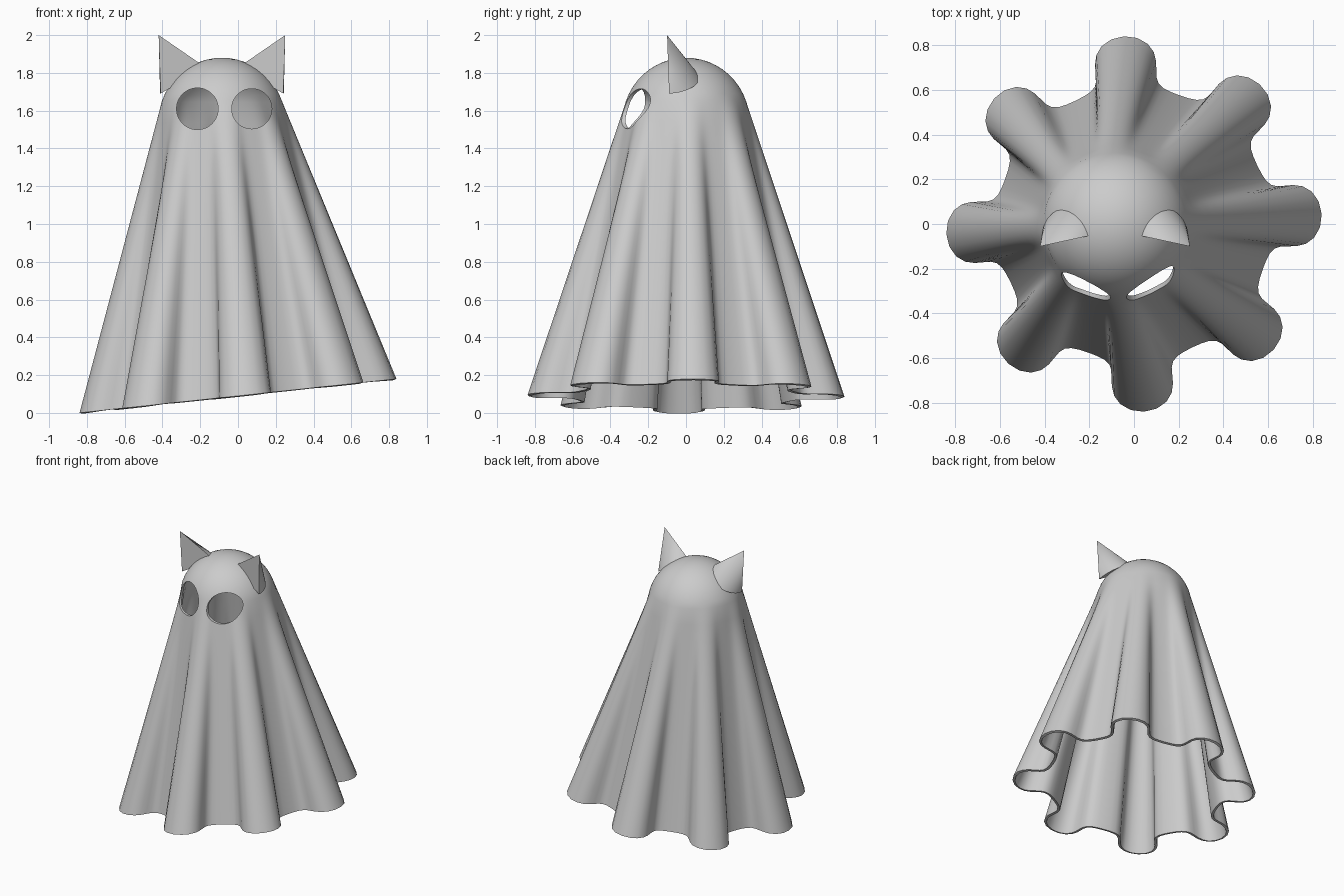
import bpy, bmesh
from math import sin, cos, pi, radians
from mathutils import Vector, Matrix

cube = bpy.data.objects.get("Cube")
if cube:
    bpy.data.objects.remove(cube, do_unlink=True)

cloth = bpy.data.materials.new("pale grey cloth")
cloth.use_nodes = True
GREY = (0.6, 0.6, 0.6, 1)
cloth.diffuse_color = GREY
cloth.node_tree.nodes["Principled BSDF"].inputs["Base Color"].default_value = GREY


def make_object(name, bm, angle):
    bmesh.ops.recalc_face_normals(bm, faces=bm.faces)
    mesh = bpy.data.meshes.new(name)
    bm.to_mesh(mesh)
    bm.free()
    mesh.materials.append(cloth)
    ob = bpy.data.objects.new(name, mesh)
    bpy.context.collection.objects.link(ob)
    if angle:
        select(ob)
        bpy.ops.object.shade_smooth_by_angle(angle=radians(angle))
    return ob


def select(ob):
    bpy.ops.object.select_all(action="DESELECT")
    ob.select_set(True)
    bpy.context.view_layer.objects.active = ob


def apply_modifier(ob, modifier):
    select(ob)
    bpy.ops.object.modifier_apply(modifier=modifier.name)


HEAD = Vector((-0.085, 0, 1.545))
RADIUS = 0.335
COLUMNS, ROWS, DOME_ROWS = 160, 14, 10
TANGENT = radians(18.5)
TWIST = radians(3)


def hem_point(t):
    # Eight rounded folds on a slanted hem
    r = 0.71 + 0.115 * cos(8 * t) + 0.015 * cos(16 * t)
    a = t + 0.052 * sin(16 * t) + TWIST
    x, y = r * cos(a), r * sin(a)
    return Vector((x, y, 0.09 + 0.107 * x))


def dome_point(t, elevation):
    a = t + TWIST
    ring = RADIUS * cos(elevation)
    return HEAD + Vector((ring * cos(a), ring * sin(a), RADIUS * sin(elevation)))


# Sheet: folds lofted from the hem to the head, closed by a dome
bm = bmesh.new()
angles = [2 * pi * i / COLUMNS for i in range(COLUMNS)]
rings = []
for j in range(ROWS):
    rings.append([bm.verts.new(hem_point(t).lerp(dome_point(t, TANGENT), j / ROWS))
                  for t in angles])
for j in range(DOME_ROWS):
    e = TANGENT + (pi / 2 - TANGENT) * j / DOME_ROWS
    rings.append([bm.verts.new(dome_point(t, e)) for t in angles])
for low, high in zip(rings, rings[1:]):
    for i in range(COLUMNS):
        k = (i + 1) % COLUMNS
        bm.faces.new((low[i], low[k], high[k], high[i]))
pole = bm.verts.new(HEAD + Vector((0, 0, RADIUS)))
for i in range(COLUMNS):
    bm.faces.new((rings[-1][i], rings[-1][(i + 1) % COLUMNS], pole))
sheet = make_object("ghost_sheet", bm, 0)
solid = sheet.modifiers.new("thickness", "SOLIDIFY")
solid.thickness = 0.018
solid.offset = -1
apply_modifier(sheet, solid)

# Eye holes cut straight through the front
for name, x, r in (("right_eye_cutter", -0.215, 0.11), ("left_eye_cutter", 0.073, 0.106)):
    bm = bmesh.new()
    bmesh.ops.create_cone(bm, cap_ends=True, segments=48, radius1=r, radius2=r, depth=0.5,
                          matrix=Matrix.Translation((x, -0.4, 1.61)) @ Matrix.Rotation(pi / 2, 4, "X"))
    cutter = make_object(name, bm, 0)
    cutter.hide_render = True
    cut = sheet.modifiers.new("eye_hole", "BOOLEAN")
    cut.operation = "DIFFERENCE"
    cut.solver = "EXACT"
    cut.object = cutter
    apply_modifier(sheet, cut)
    bpy.data.objects.remove(cutter, do_unlink=True)
select(sheet)
bpy.ops.object.shade_smooth_by_angle(angle=radians(40))

# Ears: half cones with a flat front, mirrored about the head
for name, side in (("left_ear", 1), ("right_ear", -1)):
    apex = Vector((0.335, -0.1, 2.0))
    base = Vector((0.214, -0.07, 1.777))
    base = apex + (base - apex) * 1.08
    axis = (apex - base).normalized()
    across = Vector((0.75, -0.13, -0.65))
    across = (across - axis * across.dot(axis)).normalized()
    back = across.cross(axis)
    if back.y < 0:
        back.negate()

    def place(p):
        return Vector((HEAD.x + side * p.x, p.y, p.z))

    bm = bmesh.new()
    tip = bm.verts.new(place(apex))
    arc = [bm.verts.new(place(base + 0.14 * (across * cos(pi * i / 24) + back * sin(pi * i / 24))))
           for i in range(25)]
    for a, b in zip(arc, arc[1:]):
        bm.faces.new((a, b, tip))
    bm.faces.new((arc[-1], arc[0], tip))
    bm.faces.new(arc)
    make_object(name, bm, 40)
